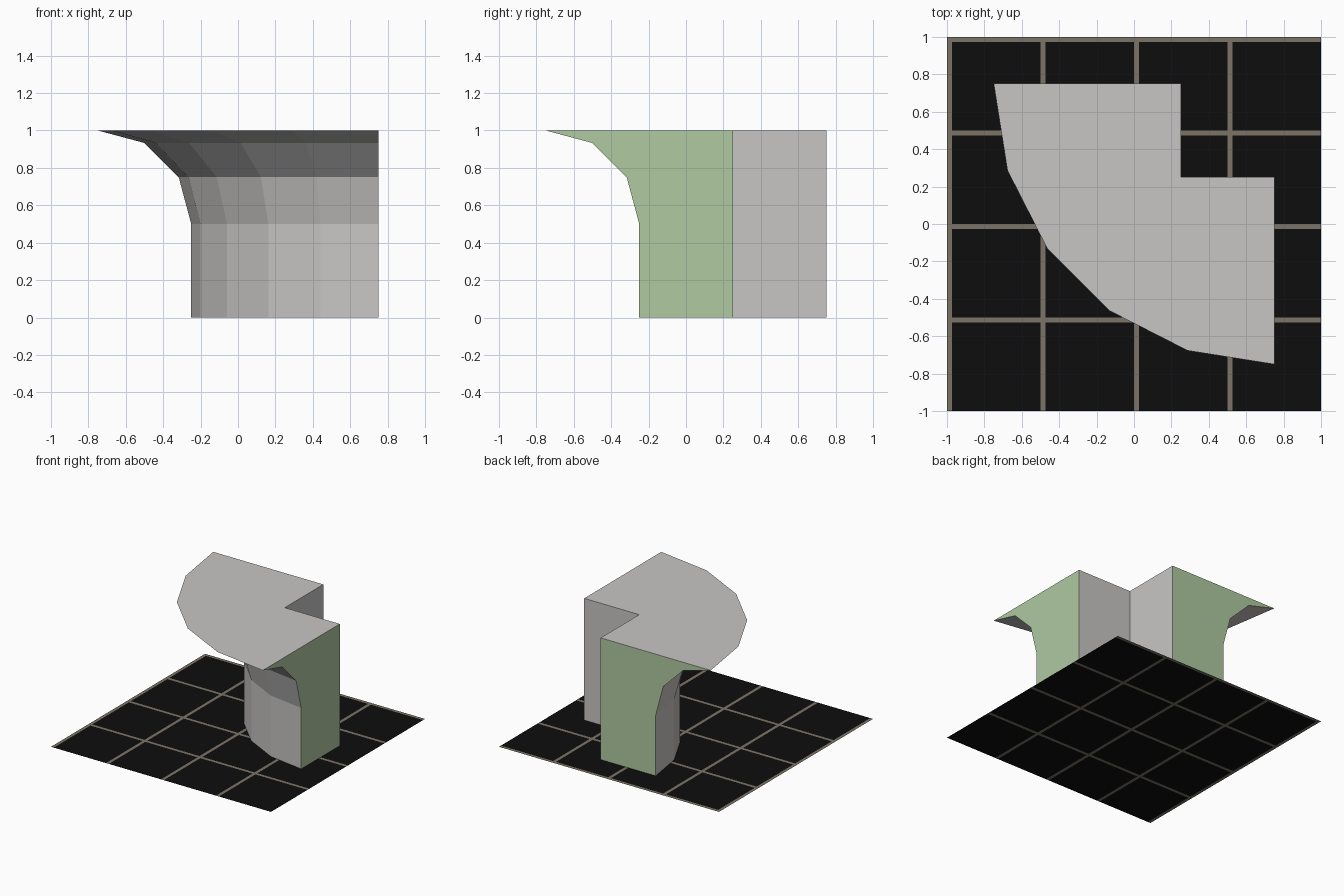
import bpy, bmesh, math

if "Cube" in bpy.data.objects:
    bpy.data.objects.remove(bpy.data.objects["Cube"])


def material(name, rgb):
    m = bpy.data.materials.new(name)
    m.diffuse_color = (*rgb, 1)
    m.use_nodes = True
    m.node_tree.nodes["Principled BSDF"].inputs["Base Color"].default_value = m.diffuse_color
    return m


def finish(name, bm, mats):
    me = bpy.data.meshes.new(name)
    bm.to_mesh(me)
    bm.free()
    for m in mats:
        me.materials.append(m)
    ob = bpy.data.objects.new(name, me)
    bpy.context.collection.objects.link(ob)
    return ob


grey = material("stone grey", (0.58, 0.565, 0.555))
green = material("pale green", (0.43, 0.585, 0.355))
black = material("tile black", (0.004, 0.004, 0.004))
tan = material("grout tan", (0.2, 0.175, 0.14))

# Tiled floor: each 0.5 tile has a grout strip on its left and back edges
bm = bmesh.new()
G = 0.026
xs = sorted([-1 + 0.5 * i for i in range(5)] + [-1 + 0.5 * i + G for i in range(4)])
ys = [-x for x in xs]
grid = [[bm.verts.new((x, y, 0)) for y in ys] for x in xs]
for i in range(8):
    for j in range(8):
        f = bm.faces.new((grid[i][j], grid[i][j + 1], grid[i + 1][j + 1], grid[i + 1][j]))
        f.material_index = 1 if i % 2 == 0 or j % 2 == 0 else 0
finish("tiled_floor", bm, [black, tan])

# Flared quarter-round pillar: (radius, height) profile swept about the back right corner
C = 0.75
STEPS = 5
profile = [(1.0, 0.0)] + [
    (1.5 - 0.5 * math.cos(math.radians(a)), 0.5 + 0.5 * math.sin(math.radians(a)))
    for a in (0, 30, 60, 90)]
bm = bmesh.new()
rings = []
for s in range(STEPS + 1):
    a = math.radians(90 * s / STEPS)
    rings.append([bm.verts.new((C - r * math.cos(a), C - r * math.sin(a), z))
                  for r, z in profile])
for p, q in zip(rings, rings[1:]):
    for k in range(len(profile) - 1):
        bm.faces.new((p[k], q[k], q[k + 1], p[k + 1]))

# Square notch in the back right corner
notch = [[bm.verts.new((x, y, z)) for z in (0, 1)]
         for x, y in ((0.25, 0.75), (0.25, 0.25), (0.75, 0.25))]
for p, q in zip(notch, notch[1:]):
    bm.faces.new((p[0], p[1], q[1], q[0]))

# Flat top and the two green cut ends
bm.faces.new([r[-1] for r in rings] + [n[1] for n in reversed(notch)])
ends = [bm.faces.new(ring + [n[1], n[0]])
        for ring, n in ((rings[0], notch[0]), (rings[-1], notch[-1]))]
for f in ends:
    f.material_index = 1
bmesh.ops.recalc_face_normals(bm, faces=bm.faces)
top = max(bm.faces, key=lambda f: f.calc_center_median().z)
if top.normal.z < 0:
    bmesh.ops.reverse_faces(bm, faces=bm.faces)
finish("flared_pillar", bm, [grey, green])
